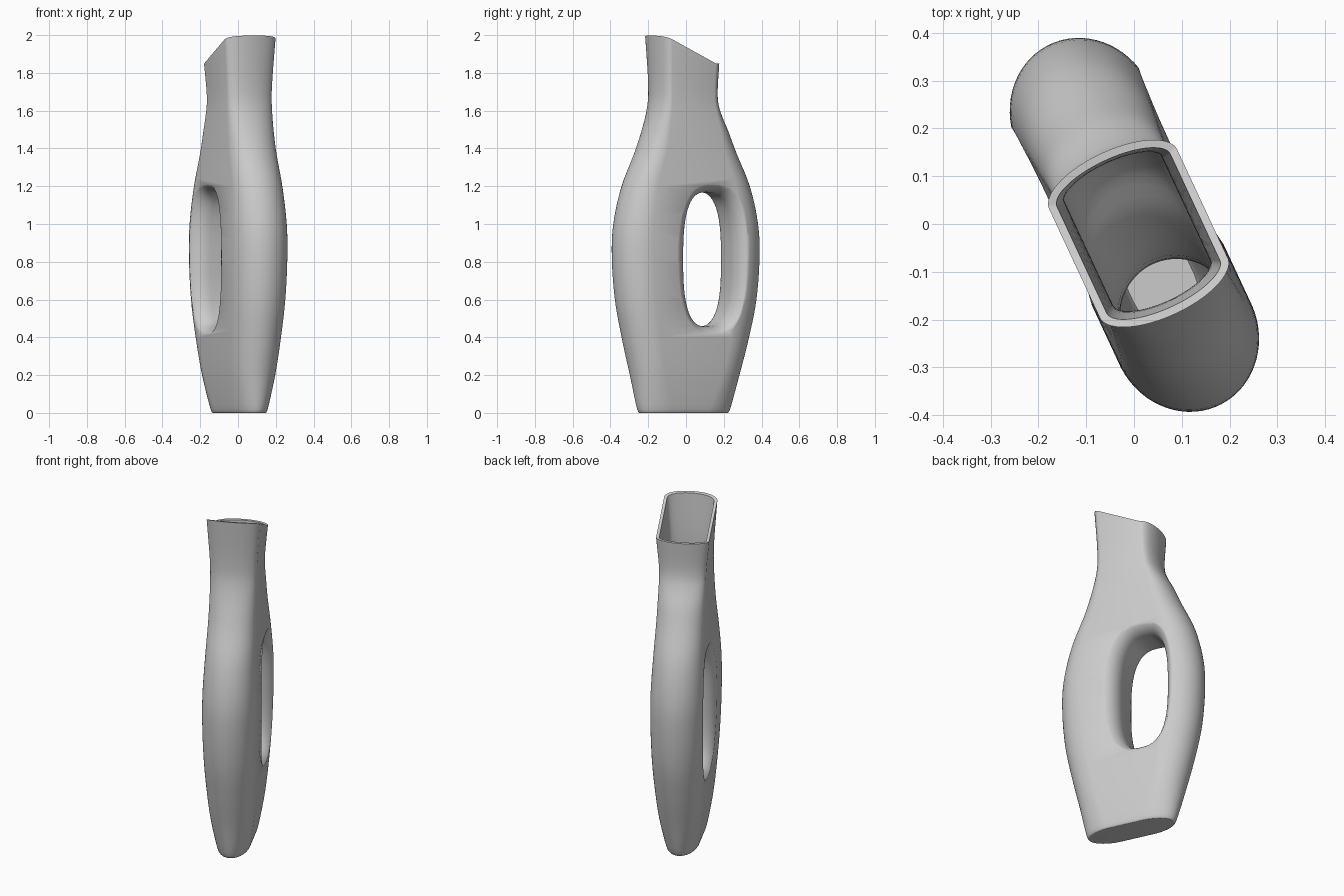
import bpy, bmesh, math

if "Cube" in bpy.data.objects:
    bpy.data.objects.remove(bpy.data.objects["Cube"])

N = 64                       # points around each ring
ANG = math.radians(25)       # the vessel stands turned about z
SN, CS = math.sin(ANG), math.cos(ANG)


def place(u, v, z):
    """u runs towards the spout, v across the vessel."""
    return (u * SN + v * CS, -u * CS + v * SN, z)


def smoothstep(t):
    t = min(1, max(0, t))
    return t * t * (3 - 2 * t)


def catmull(keys, steps):
    """Smooth in-between rows through the key sections."""
    rows = []
    for k in range(len(keys) - 1):
        p = [keys[max(0, min(len(keys) - 1, k + d))] for d in (-1, 0, 1, 2)]
        for s in range(steps):
            t = s / steps
            rows.append([0.5 * (2 * b + (c - a) * t + (2 * a - 5 * b + 4 * c - d) * t * t
                                + (3 * b - a - 3 * c + d) * t ** 3)
                         for a, b, c, d in zip(*p)])
    rows.append(list(keys[-1]))
    return rows


def section(z, mid, flat, length, width):
    """Ring with straight sides and elliptical ends; its top follows the slanted rim."""
    ring = []
    for i in range(N):
        th = (i + 0.5) * 2 * math.pi / N
        u = mid + math.copysign(flat, math.cos(th)) + (length - flat) * math.cos(th)
        v = width * math.sin(th)
        h = z
        if z > 1.5:
            rim = 1.85 + 0.15 * smoothstep((u + 0.1) / 0.33)
            h = 1.5 + (z - 1.5) * (rim - 1.5) / 0.5
        ring.append(place(u, v, h))
    return ring


def loft(name, rings):
    bm = bmesh.new()
    loops = [[bm.verts.new(p) for p in r] for r in rings]
    for a, b in zip(loops, loops[1:]):
        for i in range(len(a)):
            j = (i + 1) % len(a)
            bm.faces.new((a[i], a[j], b[j], b[i]))
    bm.faces.new(loops[0][::-1])
    bm.faces.new(loops[-1])
    bmesh.ops.recalc_face_normals(bm, faces=bm.faces)
    me = bpy.data.meshes.new(name)
    bm.to_mesh(me)
    bm.free()
    ob = bpy.data.objects.new(name, me)
    bpy.context.collection.objects.link(ob)
    return ob


# Outer shell sections: height, middle, straight half, half length, half width
outer = [
    (0.00, 0.014, 0.10, 0.245, 0.074),
    (0.02, 0.014, 0.10, 0.266, 0.092),
    (0.20, 0.008, 0.16, 0.310, 0.120),
    (0.40, 0.004, 0.20, 0.360, 0.137),
    (0.60, 0.002, 0.235, 0.400, 0.147),
    (0.82, 0.002, 0.25, 0.417, 0.152),
    (1.00, 0.002, 0.25, 0.408, 0.150),
    (1.20, 0.002, 0.22, 0.360, 0.141),
    (1.40, 0.004, 0.16, 0.272, 0.134),
    (1.60, 0.010, 0.13, 0.198, 0.130),
    (1.75, 0.018, 0.12, 0.176, 0.132),
    (2.00, 0.022, 0.125, 0.185, 0.148),
]
# Cavity sections from the rim down to the floor, passing in front of the grip hole
inner = [
    (2.00, 0.022, 0.122, 0.168, 0.131),
    (1.75, 0.018, 0.117, 0.158, 0.115),
    (1.60, 0.012, 0.125, 0.172, 0.112),
    (1.45, 0.035, 0.12, 0.195, 0.114),
    (1.35, 0.080, 0.09, 0.200, 0.116),
    (1.25, 0.160, 0.05, 0.165, 0.118),
    (1.10, 0.227, 0.02, 0.143, 0.120),
    (0.82, 0.243, 0.02, 0.153, 0.124),
    (0.55, 0.232, 0.02, 0.143, 0.118),
    (0.35, 0.190, 0.02, 0.140, 0.105),
    (0.10, 0.120, 0.02, 0.140, 0.080),
    (0.05, 0.120, 0.02, 0.130, 0.070),
]
vessel = loft("pitcher_body",
              [section(*r) for r in catmull(outer, 5) + catmull(inner, 5)])

# Grip hole: rounded slot through the body, flaring out towards both sides
half = [(0.0, 0.0), (0.05, 0.0)]
for k in range(1, 13):
    a = k / 12 * math.pi / 2
    half.append((0.05 + 0.105 * math.sin(a), 0.085 * (1 - math.cos(a))))
half.append((0.22, 0.085))
profile = [(-v, f) for v, f in half[:0:-1]] + half


def slot(v, flare):
    ring = []
    for i in range(N):
        th = i * 2 * math.pi / N
        c, s = math.cos(th), math.sin(th)
        p = 2 / 2.8
        u = -0.094 + (0.147 + flare) * math.copysign(abs(c) ** p, c)
        z = 0.813 + (0.355 + flare) * math.copysign(abs(s) ** p, s)
        ring.append(place(u, v, z))
    return ring


cutter = loft("grip_hole_cutter", [slot(v, f) for v, f in profile])
cutter.hide_render = True

bpy.context.view_layer.objects.active = vessel
vessel.select_set(True)
cutter.select_set(False)
mod = vessel.modifiers.new("grip_hole", 'BOOLEAN')
mod.operation = 'DIFFERENCE'
mod.solver = 'EXACT'
mod.object = cutter
bpy.ops.object.modifier_apply(modifier=mod.name)
bpy.data.objects.remove(cutter)

# Single plain grey
grey = bpy.data.materials.new("light_grey")
grey.diffuse_color = (0.6, 0.6, 0.6, 1)
grey.use_nodes = True
grey.node_tree.nodes["Principled BSDF"].inputs["Base Color"].default_value = grey.diffuse_color
vessel.data.materials.clear()
vessel.data.materials.append(grey)
bpy.ops.object.shade_smooth_by_angle(angle=math.radians(50))
